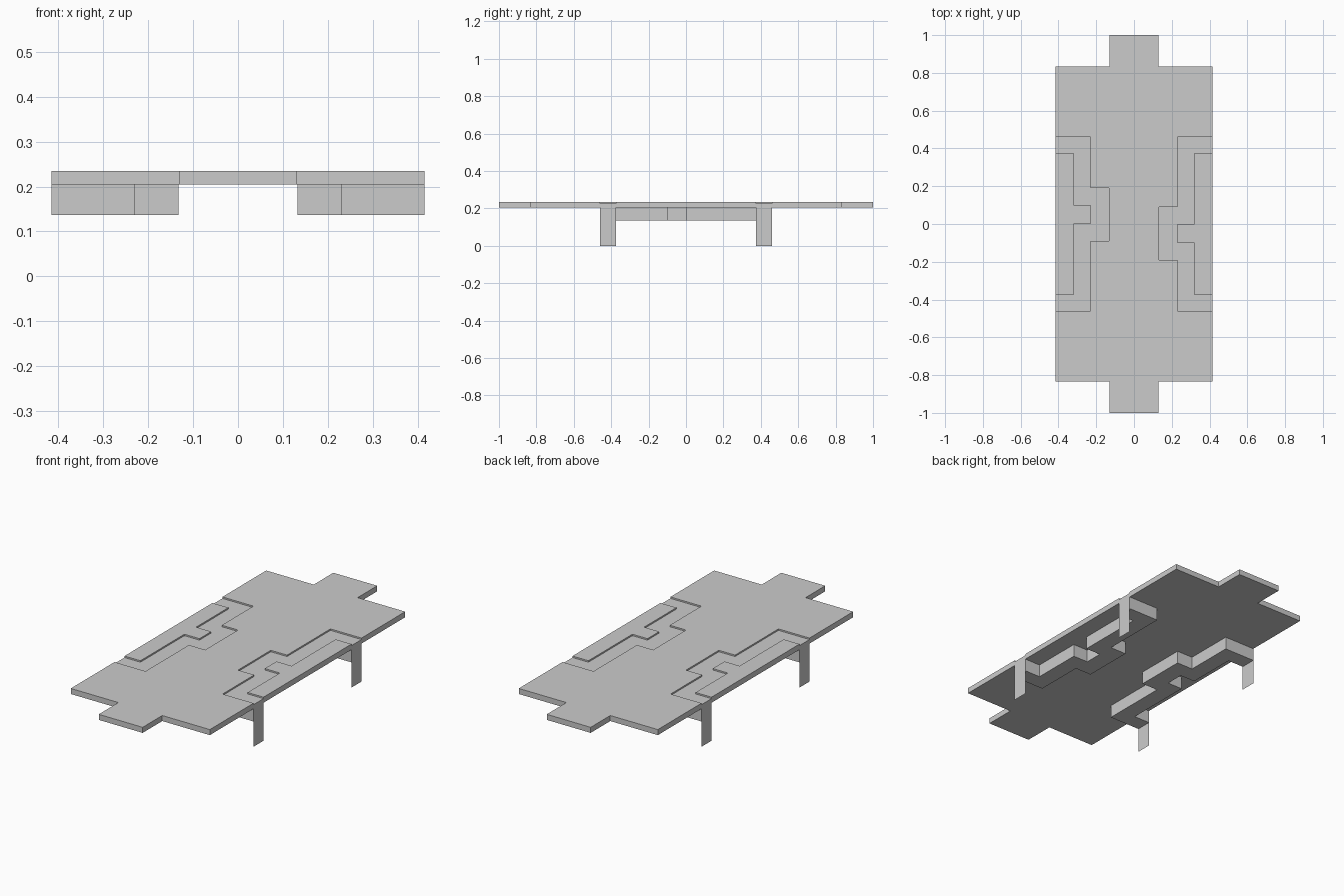
import bpy, bmesh

if "Cube" in bpy.data.objects:
    bpy.data.objects.remove(bpy.data.objects["Cube"])

TOP, UNDER = 0.235, 0.205          # table slab
GROOVE, KEEL = 0.227, 0.136        # recessed inlay top and its underside
W = 0.415                          # half width of the slab


def make_object(name, bm):
    mesh = bpy.data.meshes.new(name)
    bm.to_mesh(mesh)
    bm.free()
    obj = bpy.data.objects.new(name, mesh)
    bpy.context.collection.objects.link(obj)
    return obj


def prism(name, outline, z0, z1):
    """Extrude a flat outline from z0 up to z1."""
    bm = bmesh.new()
    face = bm.faces.new([bm.verts.new((x, y, z0)) for x, y in outline])
    ext = bmesh.ops.extrude_face_region(bm, geom=[face], use_keep_orig=True)
    verts = [v for v in ext["geom"] if isinstance(v, bmesh.types.BMVert)]
    bmesh.ops.translate(bm, verts=verts, vec=(0, 0, z1 - z0))
    bmesh.ops.recalc_face_normals(bm, faces=bm.faces)
    return make_object(name, bm)


def turned(points):
    """Half-turn about the z axis."""
    return [(-x, -y) for x, y in points]


# Stepped edges of the right-hand inlay band
outer = [(W, 0.375), (0.32, 0.375), (0.32, 0), (0.23, 0),
         (0.23, -0.1), (0.32, -0.1), (0.32, -0.375), (W, -0.375)]
inner = [(W, -0.46), (0.23, -0.46), (0.23, -0.19), (0.133, -0.19),
         (0.133, 0.09), (0.23, 0.09), (0.23, 0.46), (W, 0.46)]

# Main slab with end tabs, notched by the band on both sides
half = inner + [(W, 0.833), (0.131, 0.833), (0.131, 1.0),
                (-0.131, 1.0), (-0.131, 0.833), (-W, 0.833)]
prism("table_top", half + turned(half), UNDER, TOP)

for side, s in (("right", 1), ("left", -1)):
    flip = (lambda p: p) if s == 1 else turned
    # Slab piece outside the band
    prism(f"{side}_edge_panel", flip(outer), UNDER, TOP)
    # Stepped band, sunk slightly in the top and hanging below it
    prism(f"{side}_stepped_band", flip(outer + inner), KEEL, GROOVE)
    # Thin sheet legs flush with the slab edge
    for end, y0, y1 in (("front", -0.46, -0.375), ("back", 0.375, 0.46)):
        bm = bmesh.new()
        loop = [(y0, 0), (y1, 0), (y1, GROOVE), (y0, GROOVE)]
        bm.faces.new([bm.verts.new((s * W, y, z)) for y, z in loop[::s]])
        make_object(f"{end}_{side}_leg", bm)
